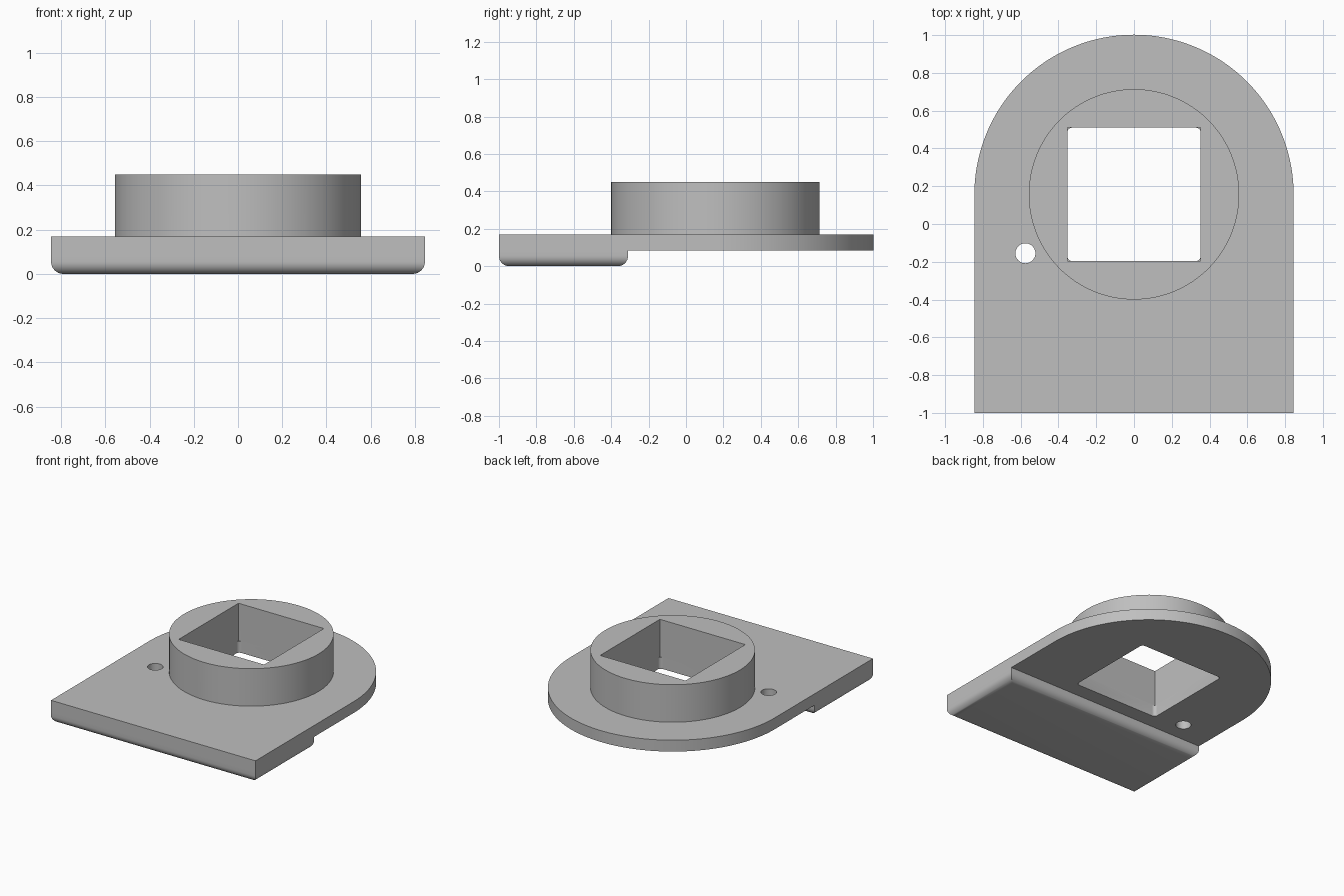
import bpy, bmesh, math

cube = bpy.data.objects.get("Cube")
if cube:
    bpy.data.objects.remove(cube, do_unlink=True)

HALF_W = 0.845             # half width of the plate and radius of its round end
CY = 0.157                 # centre of the round end, collar and window
PLATE_BOTTOM, PLATE_TOP, TOP = 0.085, 0.17, 0.45
WINDOW = 0.353             # half width of the square window

grey = bpy.data.materials.new("plain grey")
grey.use_nodes = True
grey.diffuse_color = (0.52, 0.52, 0.52, 1)
grey.node_tree.nodes["Principled BSDF"].inputs["Base Color"].default_value = grey.diffuse_color


def arc(cx, cy, r, start, end, steps):
    """Points along an arc, angles in degrees."""
    angles = [math.radians(start + (end - start) * i / steps) for i in range(steps + 1)]
    return [(cx + r * math.cos(a), cy + r * math.sin(a)) for a in angles]


def circle(cx, cy, r, steps):
    return arc(cx, cy, r, 0, 360, steps)[:-1]


def rectangle(x, y0, y1):
    return [(-x, y0), (x, y0), (x, y1), (-x, y1)]


def prism(name, outline, z0, z1, bottom_round=0):
    """Extrude an outline upward, optionally rounding its bottom edges."""
    bm = bmesh.new()
    base = bm.faces.new([bm.verts.new((x, y, z0)) for x, y in outline])
    new = bmesh.ops.extrude_face_region(bm, geom=[base], use_keep_orig=True)["geom"]
    for v in new:
        if isinstance(v, bmesh.types.BMVert):
            v.co.z = z1
    bmesh.ops.recalc_face_normals(bm, faces=bm.faces)
    if bottom_round:
        edges = [e for e in bm.edges if all(v.co.z < z0 + 1e-5 for v in e.verts)]
        bmesh.ops.bevel(bm, geom=edges, offset=bottom_round, segments=8,
                        profile=0.5, affect='EDGES')
    mesh = bpy.data.meshes.new(name)
    bm.to_mesh(mesh)
    bm.free()
    mesh.materials.append(grey)
    obj = bpy.data.objects.new(name, mesh)
    bpy.context.collection.objects.link(obj)
    return obj


def combine(target, tool, operation):
    """Apply a boolean and discard the tool object."""
    mod = target.modifiers.new(tool.name, 'BOOLEAN')
    mod.operation, mod.solver, mod.object = operation, 'EXACT', tool
    bpy.context.view_layer.objects.active = target
    bpy.ops.object.modifier_apply(modifier=mod.name)
    bpy.data.objects.remove(tool, do_unlink=True)


# Round-ended plate
outline = [(-HALF_W, -1), (HALF_W, -1)] + arc(0, CY, HALF_W, 0, 180, 96)
plate = prism("mounting_plate", outline, PLATE_BOTTOM, PLATE_TOP)

# Thick foot with rounded underside, and round collar
foot = prism("foot", rectangle(HALF_W, -1, -0.31), 0, PLATE_TOP, 0.055)
combine(plate, foot, 'UNION')
collar = prism("collar", circle(0, CY, 0.557, 128), 0.13, TOP)
combine(plate, collar, 'UNION')

# Square window: sharp corners in the collar, small round ones in the plate
sharp = prism("collar_window", rectangle(WINDOW, CY - WINDOW, CY + WINDOW), PLATE_TOP, 0.6)
combine(plate, sharp, 'DIFFERENCE')
r = 0.025
inner = WINDOW - r
corners = [(1, 1), (-1, 1), (-1, -1), (1, -1)]
rounded = []
for i, (sx, sy) in enumerate(corners):
    rounded += arc(sx * inner, CY + sy * inner, r, i * 90, i * 90 + 90, 6)
combine(plate, prism("plate_window", rounded, -0.1, PLATE_TOP + 0.01), 'DIFFERENCE')

# Small round hole beside the collar
combine(plate, prism("pin_hole", circle(-0.575, -0.155, 0.053, 40), -0.1, 0.3), 'DIFFERENCE')

# Smooth curved walls, keep edges crisp
bpy.ops.object.select_all(action='DESELECT')
plate.select_set(True)
bpy.context.view_layer.objects.active = plate
bpy.ops.object.shade_smooth_by_angle(angle=math.radians(30))
